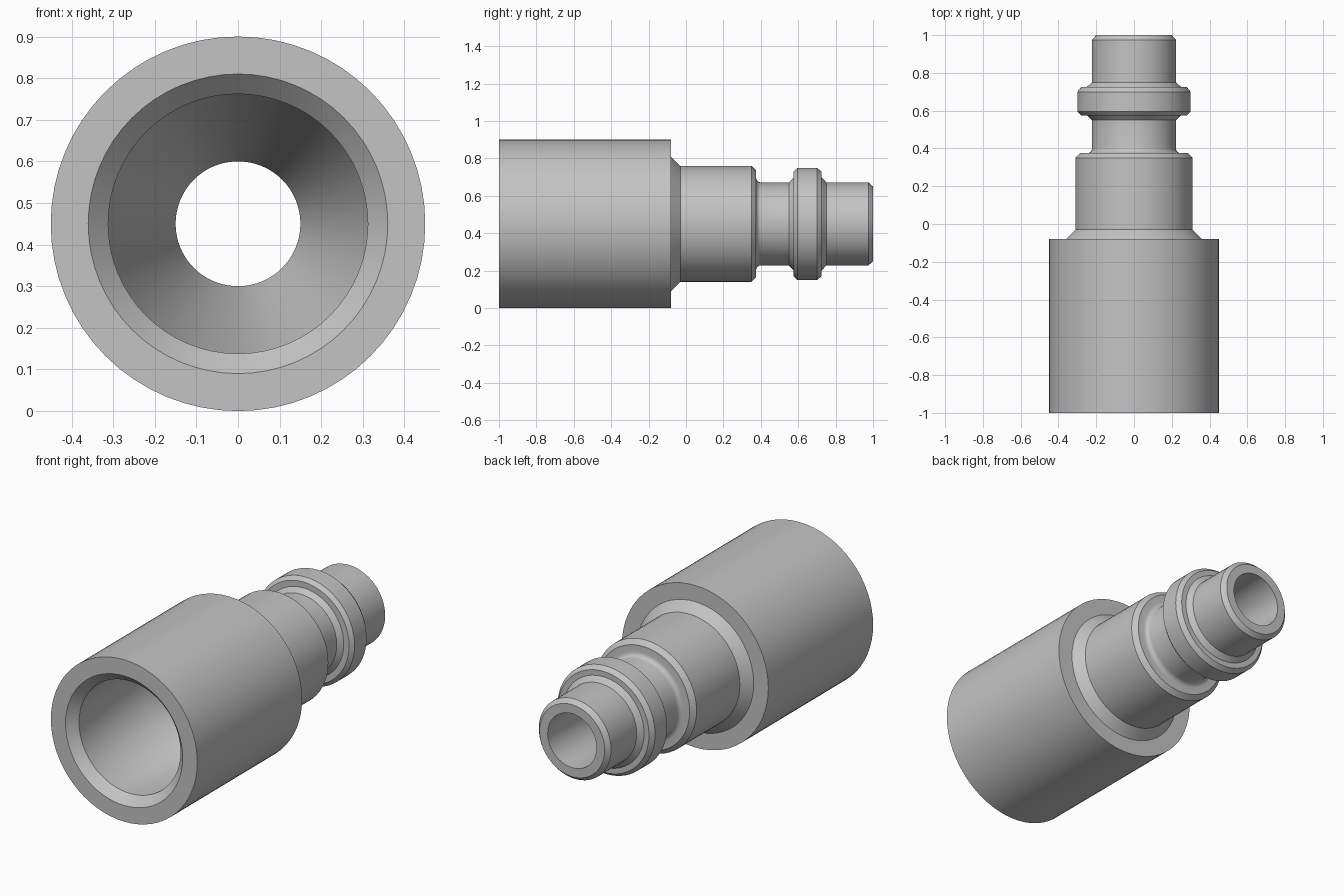
import bpy
import bmesh
from math import radians, sin, cos, pi
from mathutils import Vector

cube = bpy.data.objects.get("Cube")
if cube:
    bpy.data.objects.remove(cube, do_unlink=True)

AXIS_HEIGHT = 0.45
SEGMENTS = 64

steel = bpy.data.materials.new("grey steel")
steel.use_nodes = True
colour = (0.55, 0.55, 0.55, 1)
steel.diffuse_color = colour
steel.node_tree.nodes["Principled BSDF"].inputs["Base Color"].default_value = colour


def fillet(y, r, size, steps=4):
    """Concave quarter round from a shoulder at y down to a neck of radius r."""
    return [(y + size * (1 - cos(t)), r + size * (1 - sin(t)))
            for t in (pi / 2 * i / steps for i in range(steps + 1))]


def lathe(name, profile):
    """Revolve a closed (y, radius) outline around the fitting's axis."""
    bm = bmesh.new()
    verts = [bm.verts.new((0, y, AXIS_HEIGHT + r)) for y, r in profile]
    edges = [bm.edges.new((a, b)) for a, b in zip(verts, verts[1:] + verts[:1])]
    bmesh.ops.spin(bm, geom=verts + edges, cent=Vector((0, 0, AXIS_HEIGHT)),
                   axis=Vector((0, 1, 0)), angle=2 * pi, steps=SEGMENTS)
    bmesh.ops.remove_doubles(bm, verts=bm.verts, dist=0.0005)
    bmesh.ops.recalc_face_normals(bm, faces=bm.faces)
    mesh = bpy.data.meshes.new(name)
    bm.to_mesh(mesh)
    bm.free()
    mesh.materials.append(steel)
    obj = bpy.data.objects.new(name, mesh)
    bpy.context.collection.objects.link(obj)
    bpy.ops.object.select_all(action="DESELECT")
    obj.select_set(True)
    bpy.context.view_layer.objects.active = obj
    bpy.ops.object.shade_smooth_by_angle(angle=radians(35))
    return obj


# Wide socket, chamfered step and shoulder
socket = [(-1, 0.36), (-1, 0.45), (-0.08, 0.45), (-0.08, 0.36), (-0.03, 0.31)]
shoulder = [(0.35, 0.31), (0.375, 0.285)]
# Neck with a rounded root, then the locking collar
neck = fillet(0.375, 0.222, 0.025) + [(0.55, 0.222), (0.575, 0.247)]
collar = [(0.575, 0.28), (0.595, 0.3), (0.7, 0.3), (0.725, 0.28), (0.725, 0.25)]
# Plug end with a chamfered rim
plug = [(0.75, 0.222), (0.975, 0.222), (1, 0.2), (1, 0.15)]
# Through bore tapering out into the socket
bore = [(-0.12, 0.15), (-0.4, 0.312), (-0.95, 0.312)]

lathe("hose_fitting", socket + shoulder + neck + collar + plug + bore)
